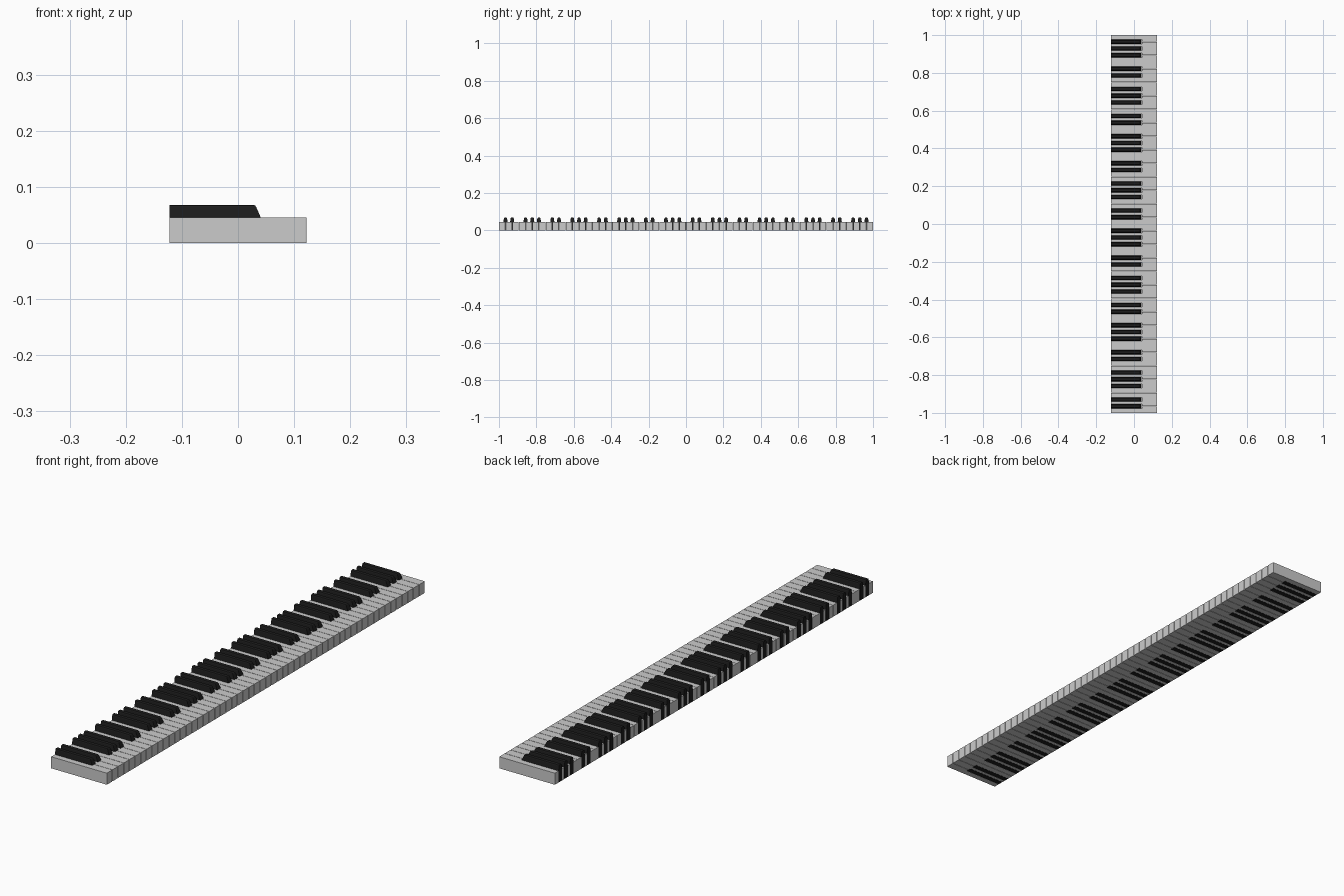
import bpy, bmesh

if "Cube" in bpy.data.objects:
    bpy.data.objects.remove(bpy.data.objects["Cube"])

GAP = 0.0016
OCTAVES = 8
PITCH = (2 + GAP) / (7 * OCTAVES)
XB, XF, X_NOTCH = -0.1225, 0.1225, 0.042
Z_WHITE, Z_BLACK = 0.046, 0.068
HALF = 0.0108          # half width of a black key
NOTCH = HALF + 0.0008  # clearance cut into the white keys
BLACK_AFTER = {0, 1, 3, 4, 5}

ebony = bpy.data.materials.new("ebony")
ebony.diffuse_color = (0.012, 0.012, 0.012, 1)
ebony.use_nodes = True
ebony.node_tree.nodes["Principled BSDF"].inputs["Base Color"].default_value = ebony.diffuse_color


def finish(bm, name, mat=None):
    bmesh.ops.recalc_face_normals(bm, faces=bm.faces)
    me = bpy.data.meshes.new(name)
    bm.to_mesh(me)
    bm.free()
    if mat:
        me.materials.append(mat)
    return me


def white_mesh(i):
    # plan outline, notched beside each neighbouring black key
    a, b = GAP / 2, PITCH - GAP / 2
    pts = [(XF, a), (XF, b)]
    if i in BLACK_AFTER:
        pts += [(X_NOTCH, b), (X_NOTCH, PITCH - NOTCH), (XB, PITCH - NOTCH)]
    else:
        pts += [(XB, b)]
    if i - 1 in BLACK_AFTER:
        pts += [(XB, NOTCH), (X_NOTCH, NOTCH), (X_NOTCH, a)]
    else:
        pts += [(XB, a)]
    bm = bmesh.new()
    f = bm.faces.new([bm.verts.new((x, y, 0)) for x, y in pts])
    r = bmesh.ops.extrude_face_region(bm, geom=[f])
    for v in r["geom"]:
        if isinstance(v, bmesh.types.BMVert):
            v.co.z = Z_WHITE
    # rounded front corners
    front = [e for e in bm.edges
             if all(v.co.x > XF - 1e-5 for v in e.verts)
             and abs(e.verts[0].co.z - e.verts[1].co.z) > 0.01]
    bmesh.ops.bevel(bm, geom=front, offset=0.002, segments=2, profile=0.5, affect='EDGES')
    return finish(bm, "white_key")


def black_mesh():
    # straight body, then a tapering cap with a sloping nose
    levels = [(0, 0.040, HALF), (Z_WHITE + 0.001, 0.040, HALF),
              (Z_BLACK - 0.004, 0.0325, 0.0085), (Z_BLACK - 0.001, 0.0305, 0.007),
              (Z_BLACK, 0.028, 0.0045)]
    bm = bmesh.new()
    rings = [[bm.verts.new(p) for p in
              ((XB, -h, z), (x, -h, z), (x, h, z), (XB, h, z))] for z, x, h in levels]
    for lo, hi in zip(rings, rings[1:]):
        for k in range(4):
            n = (k + 1) % 4
            bm.faces.new((lo[k], lo[n], hi[n], hi[k]))
    bm.faces.new(rings[0][::-1])
    bm.faces.new(rings[-1])
    return finish(bm, "black_key", ebony)


def place(name, mesh, y):
    ob = bpy.data.objects.new(name, mesh)
    ob.location.y = y
    bpy.context.collection.objects.link(ob)


# eight octaves of seven white and five black keys
whites = [white_mesh(i) for i in range(7)]
black = black_mesh()
start = -1 - GAP / 2
for o in range(OCTAVES):
    for i in range(7):
        y = start + (o * 7 + i) * PITCH
        place("white_key", whites[i], y)
        if i in BLACK_AFTER:
            place("black_key", black, y + PITCH)
